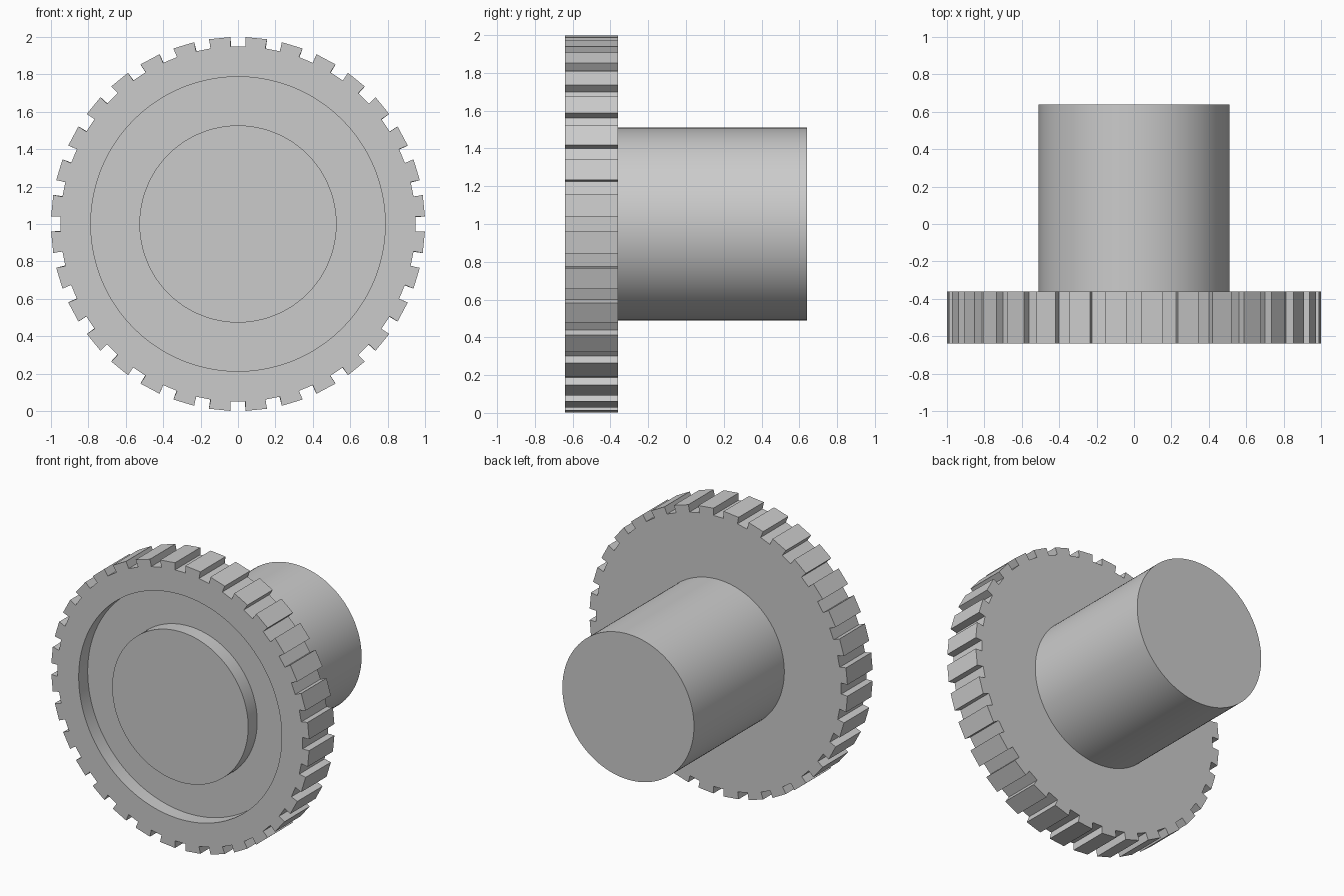
import bpy
import bmesh
from math import sin, cos, asin, hypot, pi, radians

cube = bpy.data.objects.get("Cube")
if cube:
    bpy.data.objects.remove(cube, do_unlink=True)

TEETH = 32
STEPS = 4 * TEETH
FRONT, BACK, SHAFT_END = -0.64, -0.36, 0.64
GROOVE_FLOOR = FRONT + 0.1
SHAFT_R, BOSS_R, GROOVE_R = 0.51, 0.527, 0.787
TIP_R, ROOT_R, HALF_GAP = 1.0, 0.95, 0.04

grey = bpy.data.materials.new("plain grey")
grey.use_nodes = True
grey.diffuse_color = (0.6, 0.6, 0.6, 1)
grey.node_tree.nodes["Principled BSDF"].inputs["Base Color"].default_value = grey.diffuse_color


def circle(r, y):
    """Round loop about the axle, centred at height 1."""
    angles = [2 * pi * (i - 1.5) / STEPS for i in range(STEPS)]
    return [(r * sin(a), y, 1 + r * cos(a)) for a in angles]


def toothed(y):
    """Gear outline: a straight-sided gap at the start of each pitch."""
    tip, root = asin(HALF_GAP / TIP_R), asin(HALF_GAP / ROOT_R)
    gap = [(-tip, TIP_R), (-root, ROOT_R), (root, ROOT_R), (tip, TIP_R)]
    return [(r * sin(a + 2 * pi * k / TEETH), y, 1 + r * cos(a + 2 * pi * k / TEETH))
            for k in range(TEETH) for a, r in gap]


def loft(name, loops, cap_end=True):
    """Skin neighbouring loops with quads and close the last one."""
    bm = bmesh.new()
    rings = [[bm.verts.new(p) for p in loop] for loop in loops]
    for a, b in zip(rings, rings[1:]):
        for i in range(STEPS):
            j = (i + 1) % STEPS
            bm.faces.new((a[i], a[j], b[j], b[i]))
    if cap_end:
        bm.faces.new(rings[-1])
    bmesh.ops.recalc_face_normals(bm, faces=bm.faces)
    # make sure the end cap faces outward along the axle
    if cap_end:
        bm.faces.ensure_lookup_table()
        cap = bm.faces[-1]
        outward = loops[-1][0][1]
        if cap.normal.y * outward < 0:
            bmesh.ops.reverse_faces(bm, faces=bm.faces)
    mesh = bpy.data.meshes.new(name)
    bm.to_mesh(mesh)
    bm.free()
    mesh.materials.append(grey)
    obj = bpy.data.objects.new(name, mesh)
    bpy.context.collection.objects.link(obj)
    bpy.ops.object.select_all(action='DESELECT')
    obj.select_set(True)
    bpy.context.view_layer.objects.active = obj
    bpy.ops.object.shade_smooth_by_angle(angle=radians(30))
    return obj


# Gear wheel with a ring groove around a flush central boss
loft("gear_wheel", [
    circle(SHAFT_R, BACK), toothed(BACK), toothed(FRONT),
    circle(GROOVE_R, FRONT), circle(GROOVE_R, GROOVE_FLOOR),
    circle(BOSS_R, GROOVE_FLOOR), circle(BOSS_R, FRONT),
])

# Solid shaft behind the gear
loft("shaft", [circle(SHAFT_R, BACK), circle(SHAFT_R, SHAFT_END)])
